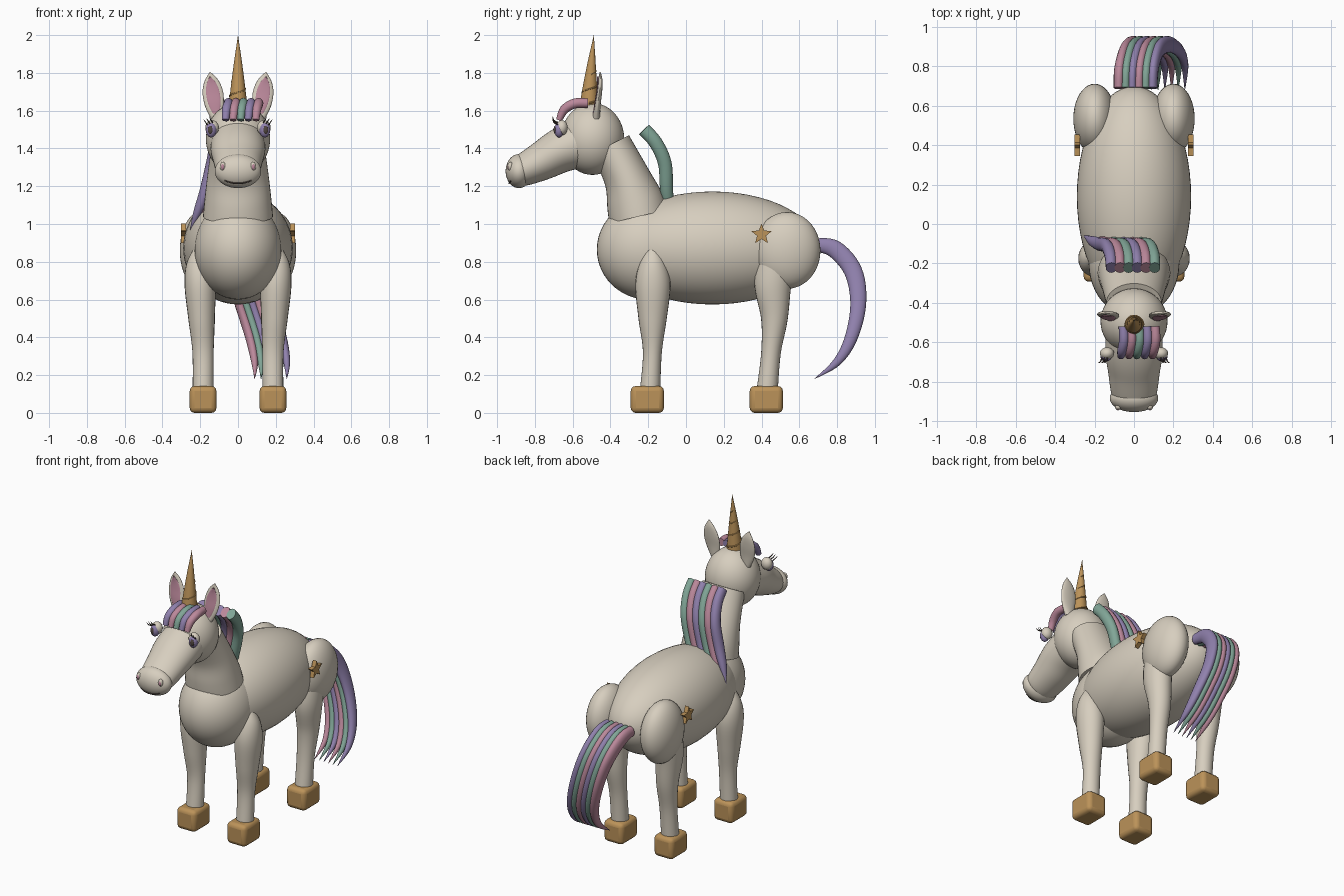
import bpy, bmesh, math
from mathutils import Vector, Matrix

if "Cube" in bpy.data.objects:
    bpy.data.objects.remove(bpy.data.objects["Cube"])


def mat(name, col):
    m = bpy.data.materials.new(name)
    m.diffuse_color = (*col, 1)
    m.use_nodes = True
    m.node_tree.nodes["Principled BSDF"].inputs["Base Color"].default_value = m.diffuse_color
    return m


CREAM = mat("cream coat", (0.68, 0.62, 0.52))
GOLD = mat("gold", (0.50, 0.29, 0.10))
PURPLE = mat("purple", (0.28, 0.22, 0.42))
PINK = mat("pink", (0.50, 0.25, 0.33))
GREEN = mat("green", (0.22, 0.38, 0.31))
DARK = mat("dark brown", (0.08, 0.06, 0.05))
HAIR = [PURPLE, PINK, GREEN]


def finish(name, bm, material, angle=50):
    bmesh.ops.recalc_face_normals(bm, faces=bm.faces)
    me = bpy.data.meshes.new(name)
    bm.to_mesh(me)
    bm.free()
    me.materials.append(material)
    ob = bpy.data.objects.new(name, me)
    bpy.context.collection.objects.link(ob)
    bpy.ops.object.select_all(action='DESELECT')
    ob.select_set(True)
    bpy.context.view_layer.objects.active = ob
    bpy.ops.object.shade_smooth_by_angle(angle=math.radians(angle))
    return ob


def ball(name, c, r, material, tilt=0, seg=40):
    bm = bmesh.new()
    m = Matrix.Translation(c) @ Matrix.Rotation(math.radians(tilt), 4, 'X') @ Matrix.Diagonal((*r, 1))
    bmesh.ops.create_uvsphere(bm, u_segments=seg, v_segments=seg // 2, radius=1, matrix=m)
    return finish(name, bm, material)


def spline(rows, n):
    # smooth interpolation through rows of numbers
    out = []
    for i in range(len(rows) - 1):
        p = [rows[max(0, min(len(rows) - 1, i + k))] for k in (-1, 0, 1, 2)]
        for s in range(n):
            t = s / n
            out.append([0.5 * (2 * b + (c - a) * t + (2 * a - 5 * b + 4 * c - d) * t * t
                               + (3 * b - a - 3 * c + d) * t ** 3) for a, b, c, d in zip(*p)])
    return out + [list(rows[-1])]


def loft(name, rows, material, n=6, sides=24, ref=(1, 0, 0)):
    # rows are x, y, z, half width, half depth
    rows = spline(rows, n) if n > 1 else rows
    pts = [Vector(r[:3]) for r in rows]
    bm = bmesh.new()
    rings = []
    for i, r in enumerate(rows):
        t = (pts[min(i + 1, len(pts) - 1)] - pts[max(i - 1, 0)]).normalized()
        side = Vector(ref)
        side = (side - t * side.dot(t)).normalized()
        up = t.cross(side)
        rings.append([bm.verts.new(pts[i] + side * max(r[3], .0005) * math.cos(k * math.tau / sides)
                                   + up * max(r[4], .0005) * math.sin(k * math.tau / sides))
                      for k in range(sides)])
    for a, b in zip(rings, rings[1:]):
        for k in range(sides):
            j = (k + 1) % sides
            bm.faces.new((a[k], a[j], b[j], b[k]))
    bm.faces.new(rings[0])
    bm.faces.new(rings[-1])
    return finish(name, bm, material)


# Torso, neck and head
ball("barrel", (0, .14, .873), (.29, .56, .299), CREAM, 0, 56)
ball("chest", (0, -.2, .865), (.23, .272, .265), CREAM, 0, 48)
loft("neck", [(0, -.25, 1.04, .185, .16), (0, -.27, 1.12, .178, .152), (0, -.315, 1.25, .163, .122),
              (0, -.4, 1.42, .14, .11)], CREAM, 6, 40)
ball("head", (0, -.495, 1.45), (.17, .168, .19), CREAM, 0, 48)
loft("muzzle", [(0, -.5, 1.45, .14, .14), (0, -.65, 1.395, .145, .12), (0, -.76, 1.335, .13, .103),
                (0, -.86, 1.285, .115, .085), (0, -.9, 1.265, .09, .07)], CREAM, 6, 40)
ball("nose", (0, -.885, 1.28), (.123, .07, .09), CREAM, 0, 40)
loft("mouth", [(x, -.937 + 2.2 * x * x, 1.215 + 3 * x * x, .004, .004)
               for x in (-.07, -.035, 0, .035, .07)], DARK, 4, 8, (0, 0, 1))


# Horn with a raised spiral
horn = [(0, -.515, 1.6, .052, .052), (0, -.51, 1.7, .041, .041),
        (0, -.5, 1.85, .022, .022), (0, -.488, 2.0, 0, 0)]
loft("horn", horn, GOLD, 6, 24)
spiral = []
for i in range(91):
    t = i / 90
    a = t * 4.5 * math.tau
    r = .048 * (1 - t) + .001
    spiral.append((r * math.cos(a), -.513 + .025 * t + r * math.sin(a), 1.64 + .34 * t,
                   .005 * (1 - .8 * t), .005 * (1 - .8 * t)))
loft("horn_spiral", spiral, GOLD, 1, 6, (0, 0, 1))


def hoof(name, x, y):
    bm = bmesh.new()
    bmesh.ops.create_cube(bm, size=1, matrix=Matrix.Translation((x, y, .071)) @ Matrix.Diagonal((.142, .176, .142, 1)))
    ob = finish(name, bm, GOLD)
    bev = ob.modifiers.new("rounding", 'BEVEL')
    bev.width, bev.segments = .027, 3


def star(name, x, y, z):
    bm = bmesh.new()
    rad = [.057, .025]
    vs = [bm.verts.new((x - .014, y + rad[k % 2] * math.sin(k * math.pi / 5),
                        z + rad[k % 2] * math.cos(k * math.pi / 5))) for k in range(10)]
    f = bm.faces.new(vs)
    ex = bmesh.ops.extrude_face_region(bm, geom=[f])
    bmesh.ops.translate(bm, vec=(.028, 0, 0), verts=[v for v in ex['geom'] if isinstance(v, bmesh.types.BMVert)])
    finish(name, bm, GOLD, 20)


# Paired parts
for s, n in ((-1, "left"), (1, "right")):
    # Legs
    loft(n + "_front_leg", [(s * .205, -.175, .885, .02, .02), (s * .2, -.175, .8, .07, .068),
                            (s * .2, -.175, .68, .083, .093), (s * .193, -.177, .5, .07, .075),
                            (s * .185, -.178, .32, .056, .05), (s * .185, -.19, .12, .055, .054)], CREAM)
    ball(n + "_haunch", (s * .2, .535, .86), (.108, .177, .203), CREAM)
    loft(n + "_rear_leg", [(s * .2, .48, .82, .08, .1), (s * .2, .46, .68, .08, .098),
                           (s * .19, .468, .5, .068, .071), (s * .185, .45, .32, .056, .052),
                           (s * .185, .43, .12, .055, .056)], CREAM)
    hoof(n + "_front_hoof", s * .185, -.205)
    hoof(n + "_rear_hoof", s * .185, .425)
    star(n + "_star", s * .288, .4, .945)

    # Ears with pink insides
    ear = [(s * .115, -.475, 1.56, .028, .02), (s * .125, -.468, 1.63, .05, .016),
           (s * .134, -.458, 1.7, .054, .014), (s * .142, -.453, 1.76, .036, .011),
           (s * .148, -.455, 1.805, .001, .003)]
    loft(n + "_ear", ear, CREAM)
    loft(n + "_inner_ear", [(x, y - .013, 1.69 + (z - 1.69) * .8, a * .66, .004)
                            for x, y, z, a, b in ear], PINK)

    # Eyes, lids, lashes and nostrils
    ball(n + "_eyelid", (s * .137, -.657, 1.51), (.036, .031, .04), CREAM, 0, 24)
    ball(n + "_eye", (s * .142, -.672, 1.498), (.029, .026, .04), PURPLE, 0, 24)
    ball(n + "_pupil", (s * .146, -.692, 1.498), (.014, .009, .022), DARK, 0, 16)
    for k in range(3):
        x = s * (.135 + .014 * k)
        loft(n + "_lash", [(x, -.68, 1.538 - .006 * k, .004, .004), (x + s * .008, -.7, 1.55 - .006 * k, .003, .003),
                           (x + s * .018, -.705, 1.568 - .008 * k, .001, .001)], DARK, 3, 6)
    ball(n + "_nostril_rim", (s * .08, -.93, 1.305), (.016, .014, .024), CREAM, 0, 20)
    ball(n + "_nostril", (s * .081, -.94, 1.303), (.009, .006, .015), PINK, 0, 16)


def strands(name, path, count, x0, gap, first):
    for i in range(count):
        loft(name + "_strand", [(x0 + gap * i + x, y, z, a, b) for x, y, z, a, b in path],
             HAIR[(first + i) % 3], 6, 16)


# Forelock, mane and tail
strands("forelock", [(.012, -.52, 1.64, .024, .025), (.015, -.59, 1.638, .025, .026),
                     (.005, -.645, 1.605, .024, .024), (0, -.672, 1.55, .018, .016)], 5, -.066, .04, 0)
strands("mane", [(0, -.222, 1.5, .028, .036), (-.005, -.16, 1.43, .03, .036),
                 (-.025, -.112, 1.32, .03, .036), (-.06, -.102, 1.17, .03, .034),
                 (-.1, -.085, 1.06, .022, .025), (-.138, -.06, .965, .002, .002)], 6, -.115, .044, 0)
strands("tail", [(0, .69, .89, .026, .035), (.005, .79, .865, .028, .047),
                 (.035, .885, .75, .028, .048), (.085, .912, .58, .027, .042),
                 (.14, .875, .4, .025, .034), (.165, .8, .27, .018, .022),
                 (.165, .68, .18, .001, .001)], 6, -.077, .034, 1)
